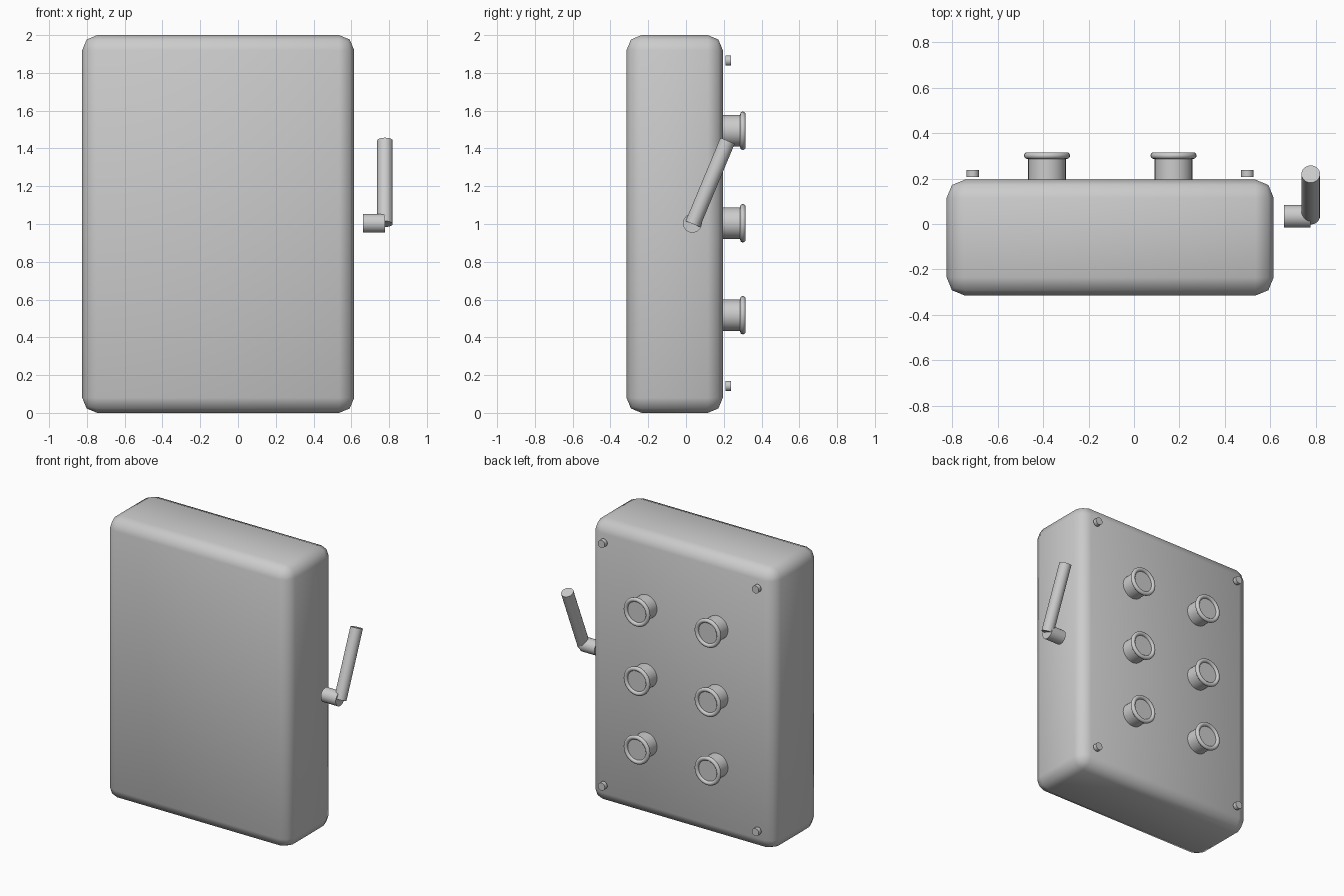
import bpy
import math
from mathutils import Vector

cube = bpy.data.objects.get("Cube")
if cube:
    bpy.data.objects.remove(cube, do_unlink=True)

# One plain grey for every part
grey = bpy.data.materials.new("plain_grey")
grey.use_nodes = True
colour = (0.6, 0.6, 0.6, 1)
grey.diffuse_color = colour
grey.node_tree.nodes["Principled BSDF"].inputs["Base Color"].default_value = colour


def finish(name):
    """Name, colour and smooth the active object."""
    obj = bpy.context.object
    obj.name = name
    obj.data.materials.append(grey)
    bpy.ops.object.shade_smooth_by_angle(angle=math.radians(50))
    return obj


def rod(name, start, end, radius):
    """Capped cylinder between two points."""
    start, end = Vector(start), Vector(end)
    axis = end - start
    bpy.ops.mesh.primitive_cylinder_add(
        vertices=32, radius=radius, depth=axis.length, location=(start + end) / 2,
        rotation=axis.to_track_quat('Z', 'Y').to_euler())
    return finish(name)


# Case: a box with rounded edges
bpy.ops.mesh.primitive_cube_add(size=1, location=(-0.105, -0.06, 1))
case = bpy.context.object
case.scale = (1.44, 0.51, 2)
bpy.ops.object.transform_apply(location=False, rotation=False, scale=True)
bevel = case.modifiers.new("rounded_edges", 'BEVEL')
bevel.width = 0.08
bevel.segments = 2
bpy.ops.object.modifier_apply(modifier=bevel.name)
finish("case")

# Knobs on the back, each a stem with a rounded rim
for side, x in (("left", 0.174), ("right", -0.383)):
    for level, z in (("top", 1.494), ("middle", 1.004), ("bottom", 0.517)):
        rod(f"knob_stem_{side}_{level}", (x, 0.17, z), (x, 0.301, z), 0.083)
        bpy.ops.mesh.primitive_torus_add(
            major_radius=0.087, minor_radius=0.0145, major_segments=32, minor_segments=12,
            location=(x, 0.301, z), rotation=(math.pi / 2, 0, 0))
        finish(f"knob_rim_{side}_{level}")

# Small screws near the back corners
for side, x in (("left", 0.499), ("right", -0.71)):
    for level, z in (("top", 1.865), ("bottom", 0.143)):
        rod(f"screw_{side}_{level}", (x, 0.208, z), (x, 0.237, z), 0.027)

# Crank at the side: short axle and a tilted lever
rod("crank_axle", (0.661, 0.034, 1.004), (0.778, 0.034, 1.004), 0.05)
rod("crank_lever", (0.778, 0.036, 1.0), (0.778, 0.22, 1.441), 0.041)
